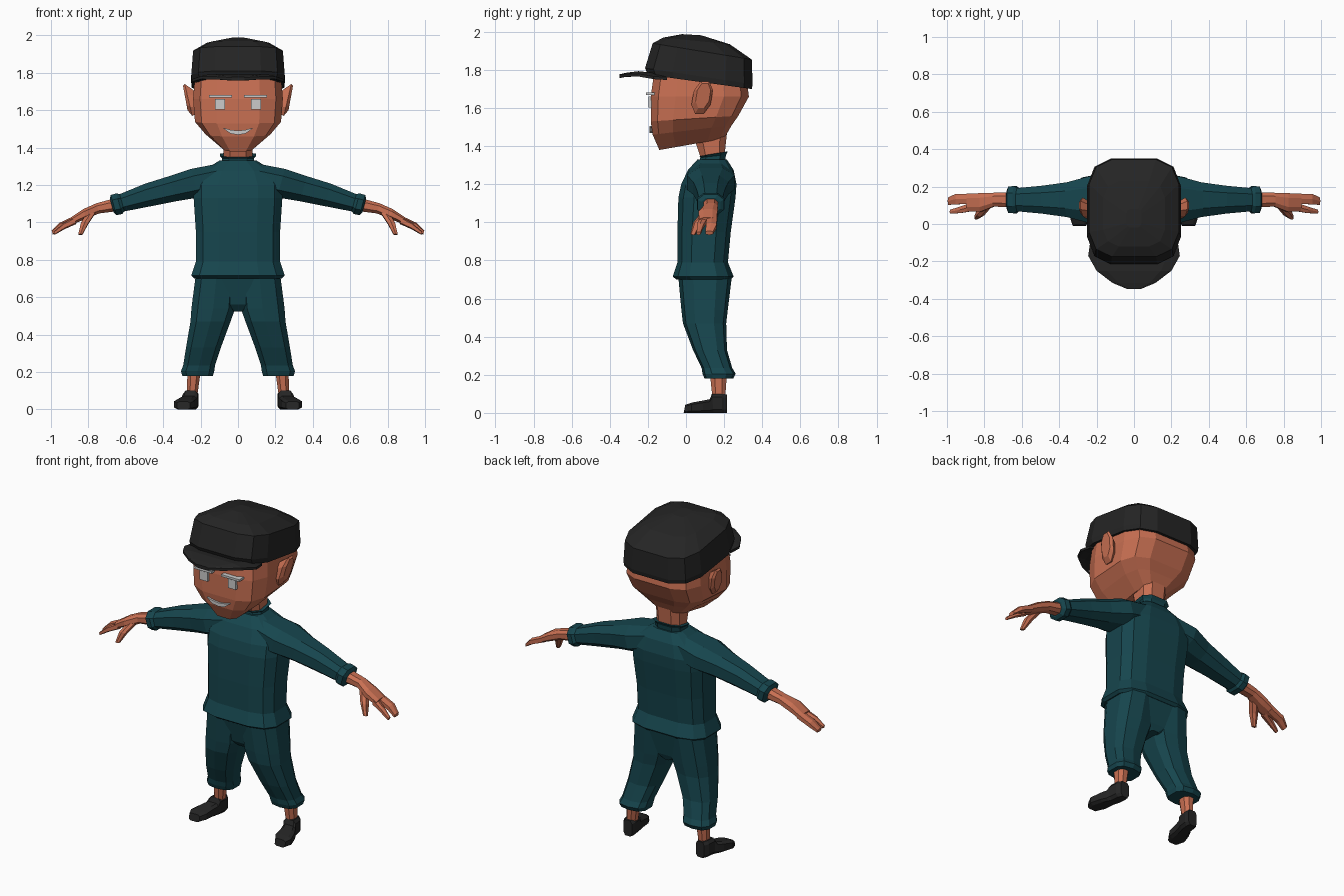
import bpy, bmesh
from math import sin, cos, pi
from mathutils import Vector


def material(name, rgb):
    m = bpy.data.materials.new(name)
    m.diffuse_color = (*rgb, 1)
    return m


SKIN = material("skin", (0.58, 0.16, 0.085))
TEAL = material("teal cloth", (0.008, 0.06, 0.075))
BLACK = material("black cloth", (0.018, 0.018, 0.018))


def finish(name, bm, mat, mirror):
    bmesh.ops.recalc_face_normals(bm, faces=bm.faces)
    me = bpy.data.meshes.new(name)
    bm.to_mesh(me)
    bm.free()
    ob = bpy.data.objects.new(name, me)
    bpy.context.collection.objects.link(ob)
    if mat:
        me.materials.append(mat)
    if mirror:
        ob.modifiers.new("Mirror", 'MIRROR').use_mirror_merge = False
    return ob


def loft(name, stations, mat=None, n=12, p=3, mirror=False):
    """Skin squarish n-sided rings; each station is (centre, u radius vector, v radius vector)."""
    prof = []
    for i in range(n):
        a = 2 * pi * (i + 0.5) / n
        c, s = cos(a), sin(a)
        prof.append((abs(c) ** (2 / p) * (1 if c > 0 else -1), abs(s) ** (2 / p) * (1 if s > 0 else -1)))
    k = max(c for c, s in prof)
    bm = bmesh.new()
    rings = [[bm.verts.new(Vector(c) + Vector(u) * a / k + Vector(v) * b / k) for a, b in prof]
             for c, u, v in stations]
    for r, q in zip(rings, rings[1:]):
        for i in range(n):
            j = (i + 1) % n
            bm.faces.new((r[i], r[j], q[j], q[i]))
    bm.faces.new(rings[0])
    bm.faces.new(rings[-1])
    return finish(name, bm, mat, mirror)


def flat(w, yf, yb, zf, zb=None, cx=0):
    """Level (or front-to-back tilted) ring."""
    zb = zf if zb is None else zb
    return (cx, (yf + yb) / 2, (zf + zb) / 2), (w, 0, 0), (0, (yb - yf) / 2, (zb - zf) / 2)


def limb(x, y, z, ru, rv):
    """Ring across an arm that slopes down and outwards."""
    return (x, y, z), (0, ru, 0), (0.28 * rv, 0, rv)


def box(name, centre, size, mirror=False):
    bm = bmesh.new()
    bmesh.ops.create_cube(bm, size=1)
    for v in bm.verts:
        v.co = Vector(centre) + Vector([a * b for a, b in zip(v.co, size)])
    return finish(name, bm, None, mirror)


# Head, neck and ears
loft("head", [flat(.085, -.14, .20, 1.38, 1.44), flat(.175, -.175, .24, 1.46, 1.51),
              flat(.23, -.185, .275, 1.53, 1.56), flat(.24, -.185, .33, 1.66),
              flat(.23, -.165, .32, 1.80, 1.74)], SKIN, p=3.7)
loft("neck", [flat(.075, .08, .20, 1.33), flat(.08, .05, .215, 1.42, 1.47)], SKIN, n=8)
loft("ear", [((.225, .075, 1.645), (0, .035, 0), (.01, .01, .06)),
             ((.265, .085, 1.655), (0, .05, 0), (.02, .015, .085)),
             ((.282, .09, 1.665), (0, .035, 0), (.012, .01, .065))], SKIN, n=8, p=2.2, mirror=True)

# Face details
box("eye", (.096, -.18, 1.632), (.053, .036, .056), True)
box("eyebrow", (.094, -.185, 1.674), (.123, .05, .013), True)
loft("mouth", [((x, -.178, z), (0, .014, 0), (0, 0, h)) for x, z, h in
               ((-.077, 1.503, .002), (-.04, 1.485, .01), (0, 1.479, .011),
                (.04, 1.485, .01), (.077, 1.503, .002))], n=4)

# Cap crown and peak
loft("cap_crown", [flat(.247, -.20, .345, 1.775, 1.70), flat(.25, -.215, .35, 1.81, 1.725),
                   flat(.24, -.175, .345, 1.94, 1.855), flat(.165, -.12, .23, 1.97, 1.935),
                   flat(.04, -.02, .08, 1.988, 1.982)], BLACK, p=3.7)
peak = loft("cap_peak", [((0, y, z), (w, 0, 0), (0, 0, .01)) for y, z, w in
                         ((-.10, 1.785, .235), (-.17, 1.792, .245), (-.25, 1.795, .2),
                          (-.315, 1.779, .115), (-.348, 1.768, .035))], BLACK, n=12, p=8)
for v in peak.data.vertices:
    v.co.z -= 0.55 * v.co.x ** 2

# Shirt body, collar and sleeves
loft("shirt_body", [flat(.235, -.05, .235, .70), flat(.25, -.07, .25, .715),
                    flat(.225, -.045, .22, .79), flat(.225, -.045, .235, .95),
                    flat(.237, -.04, .26, 1.13), flat(.235, -.025, .265, 1.2),
                    flat(.19, .01, .25, 1.275), flat(.10, .06, .215, 1.33)], TEAL, p=3.3)
loft("collar", [flat(.085, .07, .205, 1.31, 1.325), flat(.085, .075, .21, 1.34, 1.355),
                flat(.097, .07, .22, 1.348, 1.373)], TEAL, n=8)
loft("sleeve", [limb(.08, .13, 1.245, .11, .07), limb(.23, .13, 1.21, .125, .076),
                limb(.35, .13, 1.18, .093, .067), limb(.48, .13, 1.147, .075, .06),
                limb(.62, .13, 1.105, .062, .046), limb(.635, .13, 1.1, .073, .055),
                limb(.665, .13, 1.093, .07, .054), limb(.675, .13, 1.09, .05, .038)],
     TEAL, n=8, p=2.5, mirror=True)

# Hand with fingers and thumb
loft("hand", [limb(.65, .13, 1.095, .04, .034), limb(.75, .13, 1.075, .037, .027),
              limb(.82, .115, 1.045, .05, .026), limb(.89, .115, 1.008, .046, .018)],
     SKIN, n=8, p=2.5, mirror=True)
loft("outer_fingers", [limb(.87, .135, 1.015, .027, .018), limb(.95, .133, .98, .028, .016),
                       limb(.993, .122, .945, .02, .01)], SKIN, n=6, mirror=True)
loft("index_finger", [limb(.87, .09, 1.01, .022, .017), limb(.93, .075, .98, .017, .014),
                      limb(.983, .066, .942, .01, .008)], SKIN, n=6, mirror=True)
loft("thumb", [((x, y, z), (r, 0, 0), (0, r, -.2 * r)) for x, y, z, r in
               ((.785, .105, 1.05, .022), (.82, .06, .995, .02), (.843, .035, .935, .011))],
     SKIN, n=6, mirror=True)

# Trousers: seat plus tapered legs with cuffs
loft("trouser_seat", [flat(.035, .03, .19, .525), flat(.13, .0, .205, .56),
                      flat(.225, -.035, .235, .715)], TEAL)
loft("trouser_leg", [flat(w, yf, yb, z, cx=cx) for cx, w, yf, yb, z in
                     ((.115, .112, -.035, .235, .71), (.132, .117, -.02, .215, .54),
                      (.147, .107, -.012, .207, .47), (.185, .093, .04, .212, .33),
                      (.208, .085, .085, .24, .235), (.216, .089, .09, .258, .205),
                      (.216, .082, .10, .245, .18))], TEAL, n=10, p=2.8, mirror=True)

# Ankle and shoe
loft("ankle", [flat(.036, .125, .215, .21, cx=.235), flat(.027, .14, .205, .07, cx=.245)],
     SKIN, n=8, p=2.3, mirror=True)
loft("shoe", [((cx, y, h / 2), (w, 0, 0), (0, t, h / 2)) for cx, y, h, w, t in
              ((.292, -.008, .042, .035, .004), (.288, .03, .054, .053, 0),
               (.275, .09, .065, .047, 0), (.262, .125, .072, .042, 0),
               (.255, .14, .1, .04, -.004), (.25, .19, .1, .04, 0), (.246, .215, .096, .028, 0))],
     BLACK, n=8, p=4, mirror=True)
